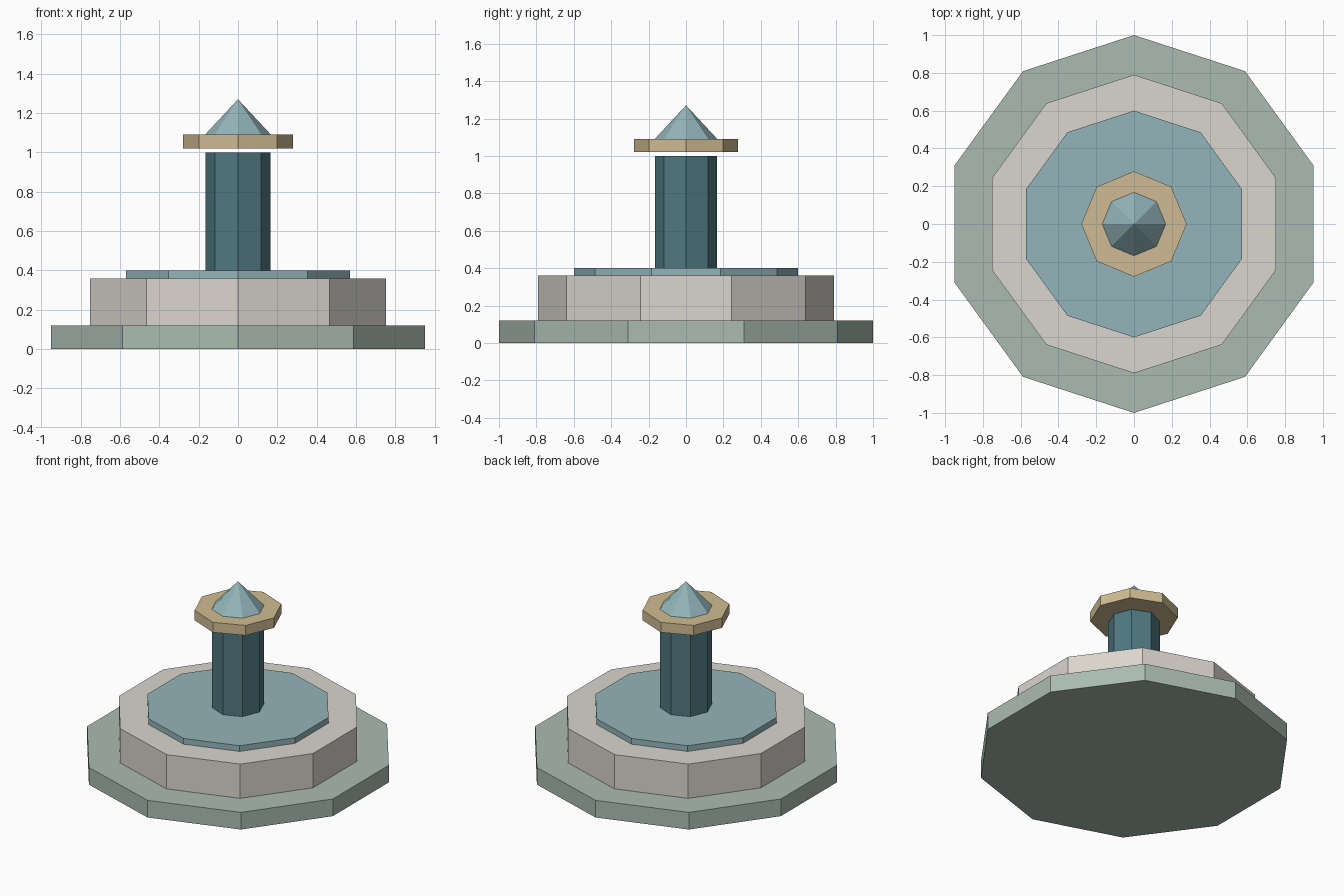
import bpy

if "Cube" in bpy.data.objects:
    bpy.data.objects.remove(bpy.data.objects["Cube"])


def colour(name, rgb):
    mat = bpy.data.materials.new(name)
    mat.diffuse_color = (*rgb, 1)
    mat.use_nodes = True
    mat.node_tree.nodes["Principled BSDF"].inputs["Base Color"].default_value = mat.diffuse_color
    return mat


def prism(name, sides, r_bottom, r_top, z0, z1, mat):
    """Flat-sided upright prism, or a pyramid when r_top is 0."""
    bpy.ops.mesh.primitive_cone_add(vertices=sides, radius1=r_bottom, radius2=r_top,
                                    depth=z1 - z0, location=(0, 0, (z0 + z1) / 2))
    ob = bpy.context.object
    ob.name = name
    ob.data.materials.append(mat)


sage = colour("sage_stone", (0.40, 0.50, 0.44))
pale = colour("pale_stone", (0.70, 0.67, 0.61))
water = colour("water_blue", (0.29, 0.46, 0.49))
teal = colour("dark_teal", (0.08, 0.19, 0.22))
sand = colour("sand", (0.63, 0.50, 0.29))

# Ten-sided stepped basin
prism("base_step", 10, 1.0, 1.0, 0, 0.12, sage)
prism("basin", 10, 0.79, 0.79, 0.12, 0.36, pale)
prism("water_surface", 10, 0.6, 0.6, 0.36, 0.40, water)

# Eight-sided column, floating collar and pointed spout
prism("column", 8, 0.166, 0.166, 0.40, 1.0, teal)
prism("collar", 8, 0.279, 0.279, 1.02, 1.09, sand)
prism("spout_tip", 8, 0.168, 0, 1.09, 1.27, water)
